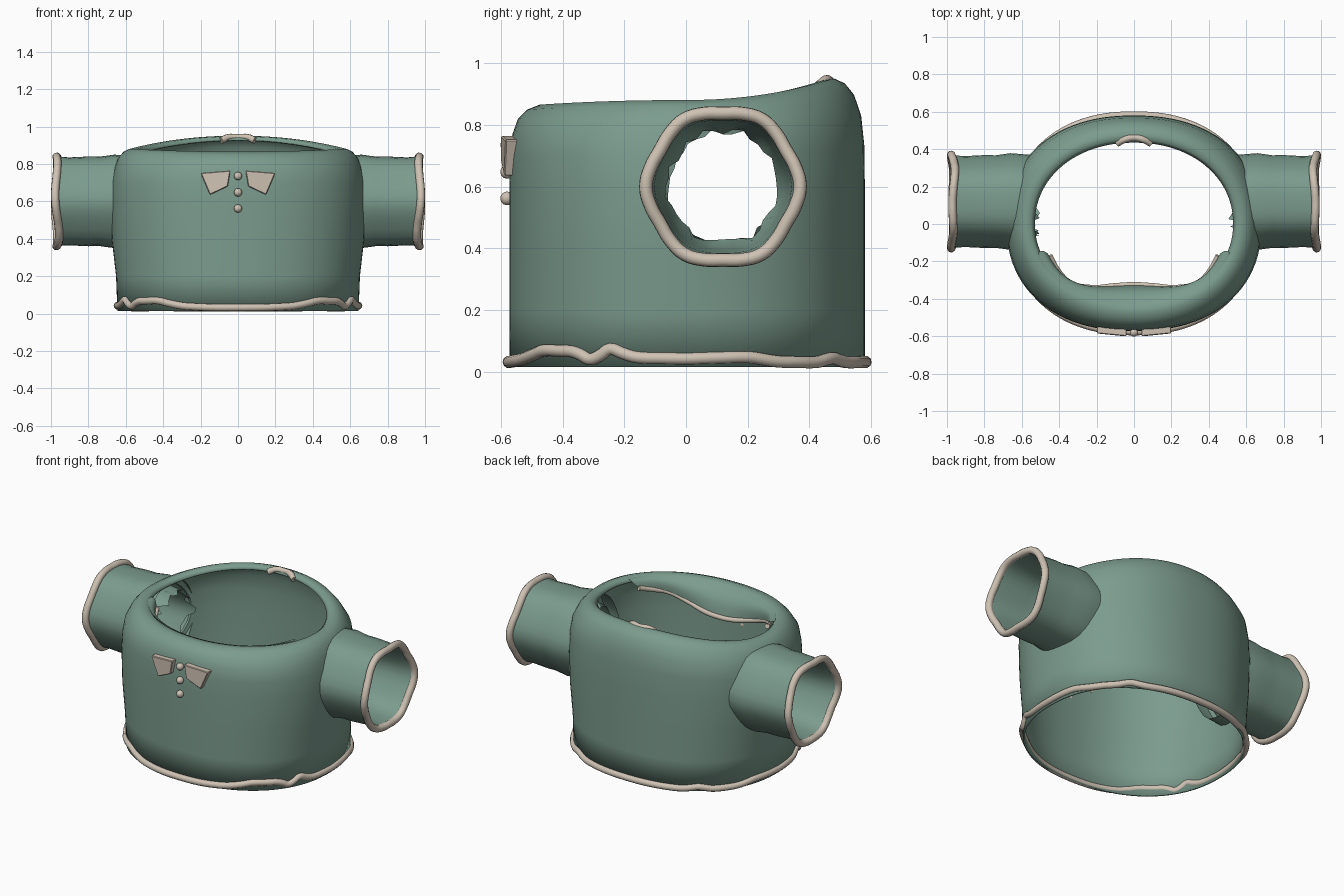
import bpy, bmesh, math, random
from mathutils import Vector

if "Cube" in bpy.data.objects:
    bpy.data.objects.remove(bpy.data.objects["Cube"])

random.seed(4)


def material(name, rgb):
    m = bpy.data.materials.new(name)
    m.diffuse_color = (*rgb, 1)
    m.use_nodes = True
    m.node_tree.nodes["Principled BSDF"].inputs["Base Color"].default_value = m.diffuse_color
    return m


GREEN = material("green_cloth", (0.20, 0.33, 0.27))
CREAM = material("cream_trim", (0.62, 0.54, 0.45))


def activate(ob):
    bpy.ops.object.select_all(action='DESELECT')
    ob.select_set(True)
    bpy.context.view_layer.objects.active = ob


def grid_object(name, rows, mat, closed=True):
    """Skin rows of points into a sheet."""
    n = len(rows[0])
    verts = [p for r in rows for p in r]
    faces = [(i * n + j, i * n + (j + 1) % n, (i + 1) * n + (j + 1) % n, (i + 1) * n + j)
             for i in range(len(rows) - 1) for j in range(n if closed else n - 1)]
    me = bpy.data.meshes.new(name)
    me.from_pydata(verts, [], faces)
    ob = bpy.data.objects.new(name, me)
    bpy.context.collection.objects.link(ob)
    me.materials.append(mat)
    activate(ob)
    bpy.ops.object.shade_smooth_by_angle(angle=math.radians(50))
    return ob


def piping(name, pts, radius=0.02, closed=False):
    """Round cord along a smooth path."""
    cu = bpy.data.curves.new(name, 'CURVE')
    cu.dimensions = '3D'
    cu.bevel_depth, cu.bevel_resolution, cu.resolution_u = radius, 3, 4
    cu.use_fill_caps = True
    sp = cu.splines.new('BEZIER')
    sp.bezier_points.add(len(pts) - 1)
    sp.use_cyclic_u = closed
    for b, p in zip(sp.bezier_points, pts):
        b.co = p
        b.handle_left_type = b.handle_right_type = 'AUTO'
    cu.materials.append(CREAM)
    ob = bpy.data.objects.new(name, cu)
    bpy.context.collection.objects.link(ob)
    activate(ob)
    bpy.ops.object.convert(target='MESH')
    bpy.ops.object.shade_smooth_by_angle(angle=math.radians(60))


def oval(a, rx, back, front, power=2.25):
    c, s = math.cos(a), math.sin(a)
    f = lambda v: math.copysign(abs(v) ** (2 / power), v)
    return rx * f(c), (back if s > 0 else front) * f(s)


def lerp_table(t, table):
    for (a, u), (b, v) in zip(table, table[1:]):
        if t <= b:
            return u + (v - u) * (t - a) / (b - a)
    return table[-1][1]


# Torso: oval rings of height, half width, back depth, front depth
PROFILE = [(.015, .645, .58, .572), (.2, .652, .58, .573), (.4, .675, .58, .573),
           (.6, .682, .58, .573), (.7, .675, .578, .571), (.77, .660, .568, .563),
           (.82, .640, .545, .545), (.85, .612, .515, .515), (.866, .58, .48, .475),
           (.862, .55, .45, .435), (.845, .53, .435, .415)]


def torso_point(a, row):
    z, rx, b, f = row
    x, y = oval(a, rx, b, f, 2.25 if z < .8 else 2.1)
    s = math.sin(a)
    lift = (.085 * max(0, s) ** 2 + .015 * math.cos(a) ** 2) * min(1, max(0, (z - .6) / .24))
    return (x, y, z + lift)


ANG = [2 * math.pi * i / 96 for i in range(96)]
torso = grid_object("torso", [[torso_point(a, r) for a in ANG] for r in PROFILE], GREEN)
sol = torso.modifiers.new("thickness", 'SOLIDIFY')
sol.thickness, sol.offset = 0.012, -1

# Armholes
SY, SZ = 0.12, 0.60
bpy.ops.mesh.primitive_cylinder_add(vertices=32, radius=.222, depth=2.2,
                                    location=(0, SY, SZ), rotation=(0, math.pi / 2, 0))
cutter = bpy.context.object
cutter.name = "armhole_cutter"
cutter.hide_render = True
bo = torso.modifiers.new("armholes", 'BOOLEAN')
bo.operation, bo.object, bo.solver = 'DIFFERENCE', cutter, 'EXACT'
activate(torso)
for m in list(torso.modifiers):
    bpy.ops.object.modifier_apply(modifier=m.name)
bpy.data.objects.remove(cutter)

# Sleeves: lining from the ragged inner end out to the cuff, then back along the outside
SLEEVE = [(.54, .18), (.60, .195), (.75, .208), (.90, .218), (.97, .228), (.975, .242),
          (.90, .238), (.80, .243), (.74, .242), (.66, .253), (.56, .245)]


def sleeve_point(side, x, r, a, wave=.022):
    r *= 1 + wave * math.cos(6 * a)
    return (side * x, SY + r * math.cos(a), SZ + r * 1.01 * math.sin(a))


def cuff_wave(a):
    return .012 * math.cos(3 * a + .6) * math.cos(a - .4) - .004


for side, label in ((1, "right"), (-1, "left")):
    rows = []
    for i, (x, r) in enumerate(SLEEVE):
        row = []
        for k in range(36):
            a = 2 * math.pi * k / 36
            dx = random.uniform(-.04, .05) if i == 0 else cuff_wave(a) if i in (4, 5) else 0
            dr = random.uniform(-.012, .012) if i == 0 else 0
            row.append(sleeve_point(side, x + dx, r + dr, a))
        rows.append(row if side > 0 else row[::-1])
    grid_object(label + "_sleeve", rows, GREEN)
    piping(label + "_cuff_piping",
           [sleeve_point(side, .972 + cuff_wave(a), .243, a, .03)
            for a in (2 * math.pi * k / 24 for k in range(24))], .022, True)

# Hem piping: wavy height depending on front-to-back position
HEM = [(-.60, .03), (-.57, .032), (-.53, .04), (-.46, .07), (-.36, .065), (-.30, .035),
       (-.25, .075), (-.16, .045), (0, .042), (.2, .048), (.3, .032), (.42, .03),
       (.47, .045), (.52, .03), (.6, .032)]
hem = []
for a in ANG:
    x, y = oval(a, .645, .582, .575)
    hem.append((x, y, lerp_table(y, HEM)))
piping("hem_piping", hem, .02, True)

# Neck facing folded down inside the front, with its piping
INNER = [(-.45, -.17, .825), (-.41, -.245, .80), (-.34, -.315, .775), (-.22, -.34, .735),
         (-.10, -.33, .71), (0, -.325, .705)]
INNER += [(-x, y, z) for x, y, z in INNER[-2::-1]]
top = []
for i in range(len(INNER)):
    a = math.radians(200 + 140 * i / (len(INNER) - 1))
    top.append(Vector(torso_point(a, PROFILE[-2])))
rows = []
for k in range(6):
    t = k / 5
    bulge = Vector((0, .02, .02)) * math.sin(math.pi * t)
    rows.append([p.lerp(Vector(q), t) + bulge for p, q in zip(top, INNER)])
facing = grid_object("neck_facing", rows, GREEN, closed=False)
facing.modifiers.new("smooth", 'SUBSURF').levels = 1
piping("neck_facing_piping", INNER, .015)

# Short piping at the back of the neck
piping("back_neck_piping", [(-.09, .43, .925), (-.05, .452, .943), (0, .462, .942),
                            (.05, .452, .943), (.09, .43, .925)], .018)

# Collar tabs
TAB = [(.04, .765), (.20, .752), (.15, .635), (.055, .68)]
for side, label in ((1, "right"), (-1, "left")):
    bm = bmesh.new()
    f = bm.faces.new([bm.verts.new((side * x, -.60 + .10 * max(0, x - .05), z)) for x, z in TAB])
    ext = bmesh.ops.extrude_face_region(bm, geom=[f])
    bmesh.ops.translate(bm, vec=(0, .04, 0),
                        verts=[v for v in ext['geom'] if isinstance(v, bmesh.types.BMVert)])
    bmesh.ops.recalc_face_normals(bm, faces=bm.faces)
    bmesh.ops.bevel(bm, geom=bm.edges[:], offset=.004, segments=1, affect='EDGES')
    me = bpy.data.meshes.new(label + "_collar_tab")
    bm.to_mesh(me)
    bm.free()
    me.materials.append(CREAM)
    bpy.context.collection.objects.link(bpy.data.objects.new(label + "_collar_tab", me))

# Buttons
for i, z in enumerate((.735, .648, .562)):
    bpy.ops.mesh.primitive_uv_sphere_add(segments=20, ring_count=12, radius=.022,
                                         location=(0, -.58, z))
    b = bpy.context.object
    b.name = f"button_{i + 1}"
    b.data.materials.append(CREAM)
    bpy.ops.object.shade_smooth()
